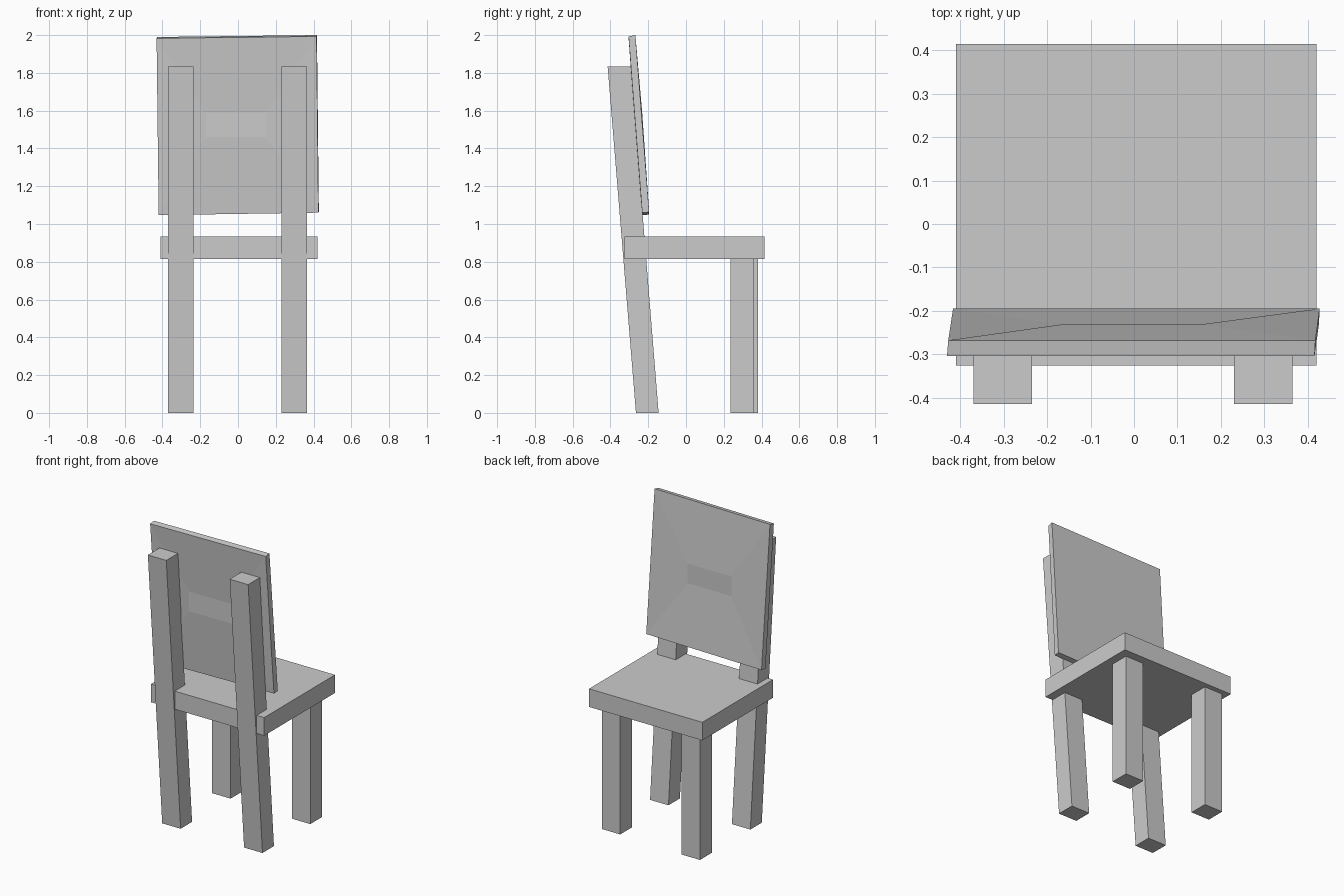
import bpy, bmesh

if "Cube" in bpy.data.objects:
    bpy.data.objects.remove(bpy.data.objects["Cube"])


def loft(name, rings):
    """Skin a closed solid through four-point rings and cap both ends."""
    bm = bmesh.new()
    loops = [[bm.verts.new(p) for p in ring] for ring in rings]
    for a, b in zip(loops, loops[1:]):
        for i in range(4):
            j = (i + 1) % 4
            bm.faces.new((a[i], a[j], b[j], b[i]))
    bm.faces.new(loops[0])
    bm.faces.new(loops[-1])
    bmesh.ops.recalc_face_normals(bm, faces=bm.faces)
    mesh = bpy.data.meshes.new(name)
    bm.to_mesh(mesh)
    bm.free()
    obj = bpy.data.objects.new(name, mesh)
    bpy.context.collection.objects.link(obj)
    return obj


def post(name, x, y_bottom, y_top, z_bottom, z_top):
    """Box between two levels, optionally leaning in y."""
    def ring(y, z):
        return [(x[0], y[0], z), (x[1], y[0], z), (x[1], y[1], z), (x[0], y[1], z)]
    return loft(name, [ring(y_bottom, z_bottom), ring(y_top, z_top)])


# Seat slab
post("seat", (-0.41, 0.42), (-0.326, 0.415), (-0.326, 0.415), 0.815, 0.935)

# Straight seat-side legs (set slightly out of line) and leaning back posts
for side, x, y in (("left", (-0.37, -0.235), (0.258, 0.382)),
                   ("right", (0.23, 0.365), (0.236, 0.36))):
    post("front_leg_" + side, x, y, y, 0.0, 0.82)
    post("back_post_" + side, x, (-0.265, -0.145), (-0.415, -0.293), 0.0, 1.835)


# Backrest board: tilted, slightly skewed, with a faint upright band on each face
def band(y):
    return [(-0.17, y, 1.46), (0.15, y, 1.46), (0.15, y, 1.59), (-0.17, y, 1.59)]


back = [(-0.42, -0.232, 1.047), (0.426, -0.232, 1.06),
        (0.416, -0.304, 1.993), (-0.431, -0.304, 1.983)]
front = [(-0.417, -0.195, 1.05), (0.428, -0.195, 1.063),
         (0.418, -0.268, 2.0), (-0.428, -0.268, 1.99)]
loft("backrest", [band(-0.268), back, front, band(-0.232)])
